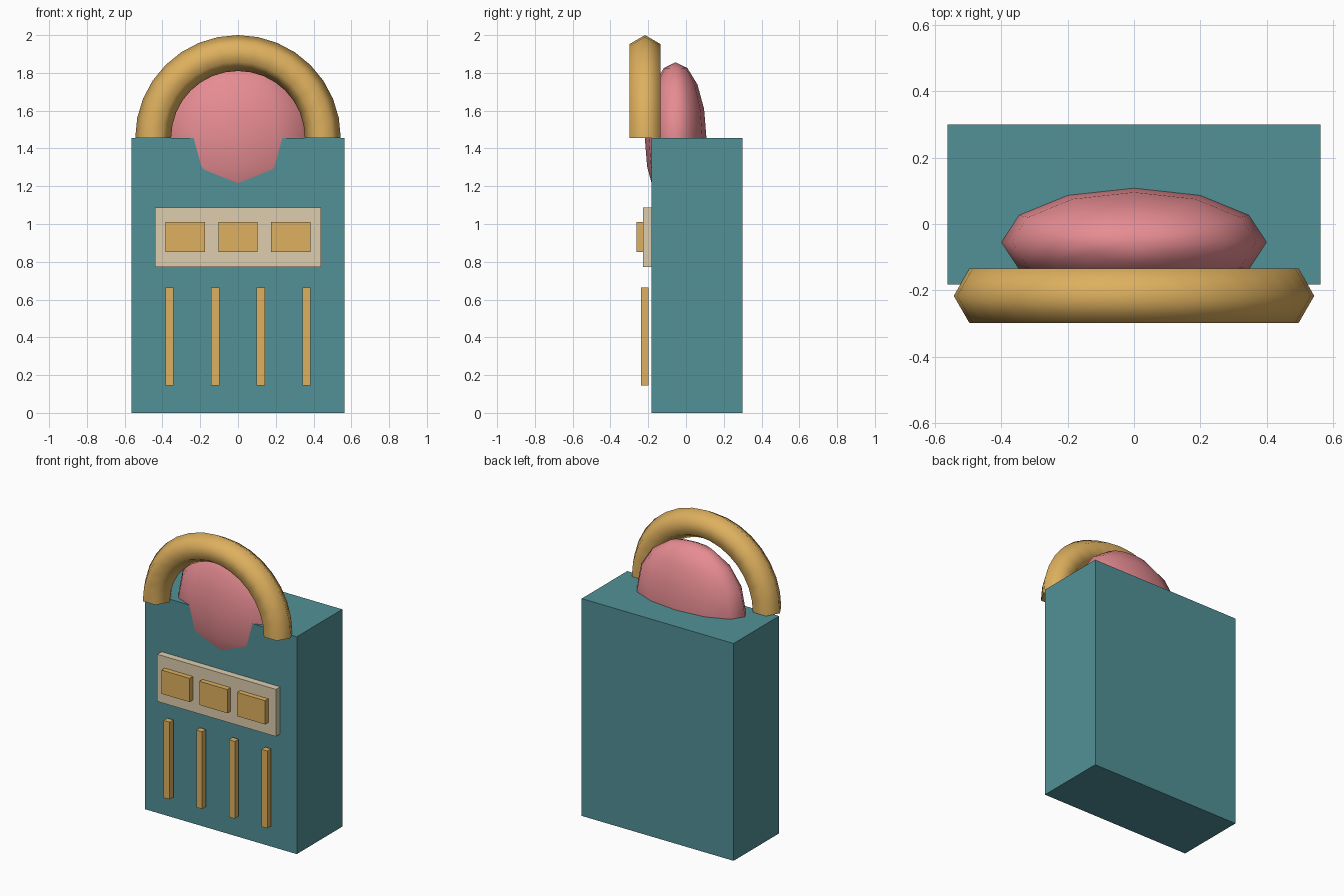
import bpy
import bmesh
from math import cos, sin, pi
from mathutils import Matrix, Vector

cube = bpy.data.objects.get("Cube")
if cube:
    bpy.data.objects.remove(cube, do_unlink=True)


def material(name, srgb):
    linear = [((c / 255 + 0.055) / 1.055) ** 2.4 for c in srgb] + [1]
    mat = bpy.data.materials.new(name)
    mat.use_nodes = True
    mat.diffuse_color = linear
    mat.node_tree.nodes["Principled BSDF"].inputs["Base Color"].default_value = linear
    return mat


teal = material("teal", (81, 145, 151))
gold = material("gold", (222, 176, 94))
cream = material("cream", (221, 205, 174))
pink = material("pink", (230, 140, 146))


def finish(name, bm, mat, smooth=False):
    bmesh.ops.recalc_face_normals(bm, faces=bm.faces)
    mesh = bpy.data.meshes.new(name)
    for face in bm.faces:
        face.smooth = smooth and len(face.verts) < 5
    bm.to_mesh(mesh)
    bm.free()
    mesh.materials.append(mat)
    obj = bpy.data.objects.new(name, mesh)
    bpy.context.collection.objects.link(obj)
    return obj


def box(name, x, y, z, mat):
    """Box from (min, max) pairs along each axis."""
    low, high = (Vector(p) for p in zip(x, y, z))
    bm = bmesh.new()
    bmesh.ops.create_cube(bm, size=1, matrix=Matrix.Translation((low + high) / 2)
                          @ Matrix.Diagonal((*(high - low), 1)))
    return finish(name, bm, mat)


TOP = 1.456
FRONT = -0.182

# Main body and front panel
box("body", (-0.563, 0.563), (FRONT, 0.30), (0, TOP), teal)
box("panel", (-0.44, 0.44), (-0.227, FRONT + 0.005), (0.772, 1.088), cream)

# Three buttons on the panel
for i, x in enumerate((-0.28, 0, 0.28)):
    box(f"button_{i + 1}", (x - 0.104, x + 0.104), (-0.261, -0.222), (0.851, 1.01), gold)

# Four vertical bars standing just off the front
for i in range(4):
    x = (i - 1.5) * 0.2415
    box(f"bar_{i + 1}", (x - 0.022, x + 0.022), (-0.238, -0.198), (0.146, 0.664), gold)

# Flattened dome sunk into the top
bm = bmesh.new()
bmesh.ops.create_uvsphere(bm, u_segments=12, v_segments=8, radius=0.4,
                          matrix=Matrix.Translation((0, -0.055, TOP))
                          @ Matrix.Diagonal((1, 0.408, 1, 1)))
finish("dome", bm, pink, smooth=True)

# Arched handle: hexagonal section swept over a half circle
SEGMENTS, SIDES = 16, 6
bm = bmesh.new()
rings = []
for i in range(SEGMENTS + 1):
    a = pi * i / SEGMENTS
    ring = []
    for j in range(SIDES):
        b = 2 * pi * j / SIDES
        r = 0.449 + 0.095 * cos(b)
        ring.append(bm.verts.new((r * cos(a), -0.217 + 0.095 * sin(b), TOP + r * sin(a))))
    rings.append(ring)
for lower, upper in zip(rings, rings[1:]):
    for j in range(SIDES):
        k = (j + 1) % SIDES
        bm.faces.new((lower[j], lower[k], upper[k], upper[j]))
bm.faces.new(rings[0])
bm.faces.new(rings[-1])
# Keep the end rims crisp
for edge in bm.edges:
    edge.smooth = all(len(f.verts) == 4 for f in edge.link_faces)
finish("arch_handle", bm, gold, smooth=True)
